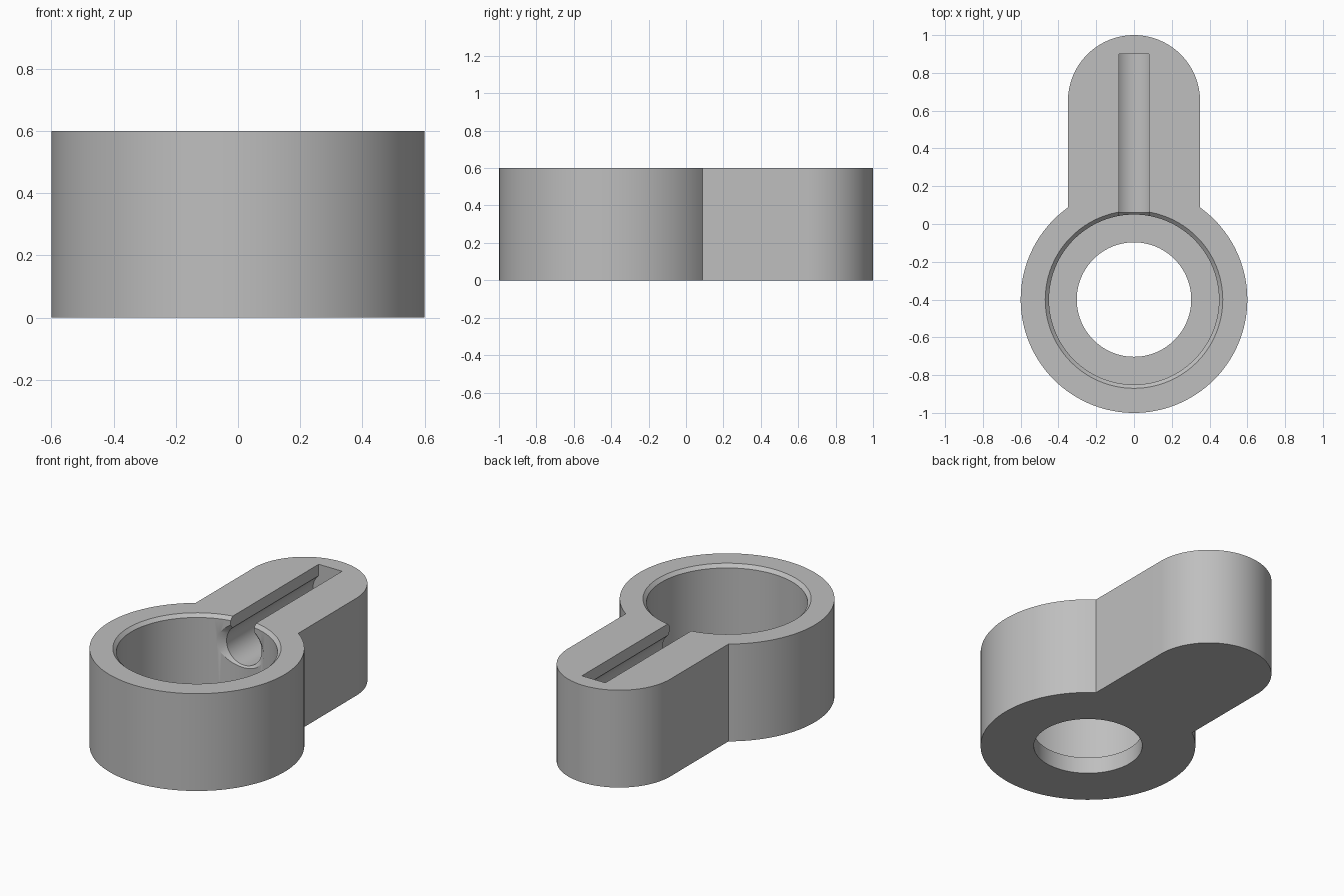
import bpy, bmesh
from math import pi, sin, cos, asin, sqrt
from mathutils import Matrix, Vector

cube = bpy.data.objects.get("Cube")
if cube:
    bpy.data.objects.remove(cube, do_unlink=True)

HEIGHT = 0.6
RING_Y, RING_R = -0.4, 0.6
ARM_Y, ARM_R = 0.65, 0.35


def make_object(name, bm):
    bmesh.ops.recalc_face_normals(bm, faces=bm.faces)
    mesh = bpy.data.meshes.new(name)
    bm.to_mesh(mesh)
    bm.free()
    obj = bpy.data.objects.new(name, mesh)
    bpy.context.collection.objects.link(obj)
    return obj


def lathe(name, profile, matrix, steps=96):
    """Revolve (radius, height) points around z into a closed solid."""
    bm = bmesh.new()
    rings = [[bm.verts.new((r * cos(2 * pi * i / steps), r * sin(2 * pi * i / steps), h))
              for i in range(steps)] for r, h in profile]
    for low, high in zip(rings, rings[1:]):
        for i in range(steps):
            j = (i + 1) % steps
            bm.faces.new((low[i], low[j], high[j], high[i]))
    bm.faces.new(rings[0])
    bm.faces.new(rings[-1])
    bm.transform(matrix)
    return make_object(name, bm)


def arc(cy, r, start, end, steps):
    return [(r * cos(start + (end - start) * i / steps),
             cy + r * sin(start + (end - start) * i / steps), 0) for i in range(steps + 1)]


# Body: ring and rounded arm as one extruded outline
bm = bmesh.new()
meet = pi / 2 - asin(ARM_R / RING_R)
outline = arc(ARM_Y, ARM_R, 0, pi, 48) + arc(RING_Y, RING_R, pi - meet, 2 * pi + meet, 96)
base = bm.faces.new([bm.verts.new(p) for p in outline])
top = bmesh.ops.extrude_face_region(bm, geom=[base])["geom"]
bmesh.ops.translate(bm, vec=(0, 0, HEIGHT), verts=[v for v in top if isinstance(v, bmesh.types.BMVert)])
body = make_object("clamp_body", bm)

# Stepped bore with a bevelled rim and a through hole
bore = lathe("bore_cutter",
             [(0.303, -0.1), (0.303, 0.1), (0.45, 0.1), (0.45, 0.58), (0.49, 0.62)],
             Matrix.Translation((0, RING_Y, 0)))

# Round channel along the arm with a flared mouth
along_y = Matrix.Translation((0, 0, 0.44)) @ Matrix.Rotation(-pi / 2, 4, "X")
channel = lathe("channel_cutter", [(0.18, 0), (0.12, 0.06), (0.12, 0.9)], along_y, 64)

# Narrow slot opening the channel to the top
bm = bmesh.new()
bmesh.ops.create_cube(bm, size=1)
bm.transform(Matrix.Translation((0, 0.4, 0.57)) @ Matrix.Diagonal((0.16, 1.0, 0.26, 1)))
slot = make_object("slot_cutter", bm)

# Cut the body
bpy.context.view_layer.objects.active = body
for cutter in (bore, channel, slot):
    cutter.hide_render = True
    mod = body.modifiers.new(cutter.name, "BOOLEAN")
    mod.operation = "DIFFERENCE"
    mod.solver = "EXACT"
    mod.object = cutter
    bpy.ops.object.modifier_apply(modifier=mod.name)
    bpy.data.objects.remove(cutter, do_unlink=True)

# Plain grey material
grey = bpy.data.materials.new("grey")
grey.use_nodes = True
colour = (0.52, 0.52, 0.52, 1)
grey.diffuse_color = colour
grey.node_tree.nodes["Principled BSDF"].inputs["Base Color"].default_value = colour
body.data.materials.clear()
body.data.materials.append(grey)

bpy.ops.object.select_all(action="DESELECT")
body.select_set(True)
bpy.ops.object.shade_smooth_by_angle(angle=pi / 6)
